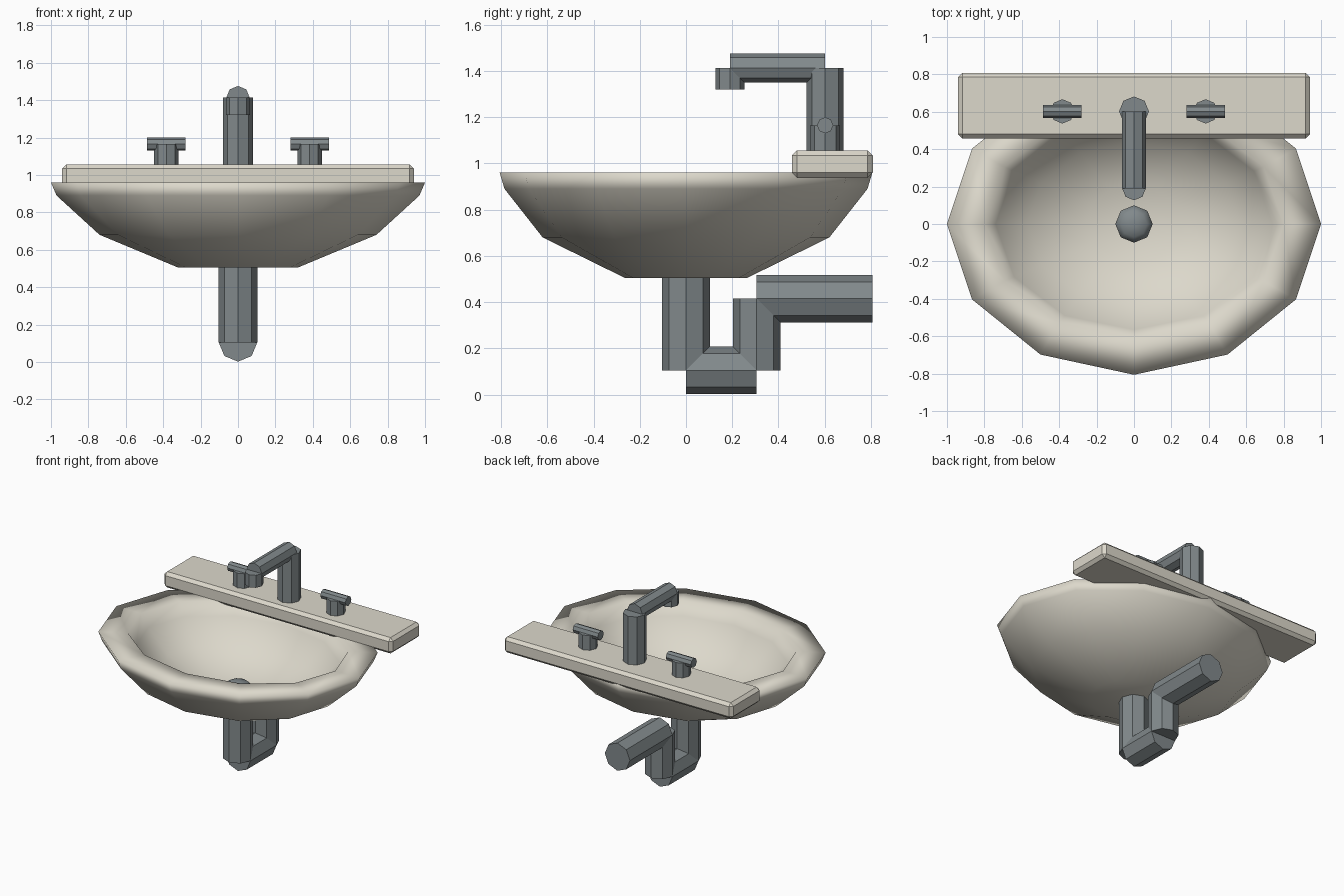
import bpy, bmesh, math
from mathutils import Vector

if "Cube" in bpy.data.objects:
    bpy.data.objects.remove(bpy.data.objects["Cube"])


def material(name, rgb):
    m = bpy.data.materials.new(name)
    m.diffuse_color = (*rgb, 1)
    m.use_nodes = True
    m.node_tree.nodes["Principled BSDF"].inputs["Base Color"].default_value = m.diffuse_color
    return m


CREAM = material("cream ceramic", (0.72, 0.69, 0.60))
METAL = material("grey metal", (0.22, 0.25, 0.26))


def add_object(name, bm, mat, smooth=False):
    bmesh.ops.recalc_face_normals(bm, faces=bm.faces[:])
    mesh = bpy.data.meshes.new(name)
    bm.to_mesh(mesh)
    bm.free()
    mesh.materials.append(mat)
    for p in mesh.polygons:
        p.use_smooth = smooth
    ob = bpy.data.objects.new(name, mesh)
    bpy.context.collection.objects.link(ob)
    return ob


def lathe(name, rings, sides, mat):
    """Skin elliptical rings (rx, ry, z) and cap both ends."""
    bm = bmesh.new()
    loops = []
    for rx, ry, z in rings:
        loops.append([bm.verts.new((rx * math.cos(2 * math.pi * i / sides),
                                    ry * math.sin(2 * math.pi * i / sides), z))
                      for i in range(sides)])
    for a, b in zip(loops, loops[1:]):
        for i in range(sides):
            j = (i + 1) % sides
            bm.faces.new((a[i], a[j], b[j], b[i]))
    bm.faces.new(loops[0])
    bm.faces.new(loops[-1])
    return add_object(name, bm, mat, smooth=True)


def pipe(name, start, end, r):
    """Eight-sided straight pipe with corners on the axes."""
    start, end = Vector(start), Vector(end)
    axis = (end - start).normalized()
    u = Vector((1, 0, 0)) if abs(axis.x) < 0.5 else Vector((0, 1, 0))
    v = axis.cross(u)
    bm = bmesh.new()
    ends = []
    for c in (start, end):
        ends.append([bm.verts.new(c + r * (u * math.cos(k * math.pi / 4) + v * math.sin(k * math.pi / 4)))
                     for k in range(8)])
    for k in range(8):
        j = (k + 1) % 8
        bm.faces.new((ends[0][k], ends[0][j], ends[1][j], ends[1][k]))
    bm.faces.new(ends[0])
    bm.faces.new(ends[1])
    return add_object(name, bm, METAL)


# Basin: outer shell, flat rim, inner hollow
lathe("basin", [(0.32, 0.265, 0.505), (0.74, 0.62, 0.68), (0.97, 0.785, 0.89),
                (1.0, 0.806, 0.96), (0.80, 0.61, 0.96), (0.74, 0.565, 0.87),
                (0.57, 0.44, 0.71), (0.26, 0.21, 0.59)], 12, CREAM)

# Drain plug
lathe("drain_plug", [(0.1, 0.1, 0.57), (0.1, 0.1, 0.63), (0.07, 0.07, 0.66), (0.02, 0.02, 0.67)], 8, METAL)

# Back shelf with chamfered edges
bm = bmesh.new()
bmesh.ops.create_cube(bm, size=1)
for vert in bm.verts:
    vert.co = Vector((vert.co.x * 1.88, vert.co.y * 0.35 + 0.633, vert.co.z * 0.118 + 0.997))
bmesh.ops.bevel(bm, geom=bm.edges[:], offset=0.022, segments=1, affect='EDGES')
add_object("back_shelf", bm, CREAM)

# Tap spout
pipe("tap_riser", (0, 0.602, 1.03), (0, 0.602, 1.413), 0.08)
pipe("tap_arm", (0, 0.602, 1.413), (0, 0.19, 1.413), 0.063)
pipe("tap_outlet", (0, 0.19, 1.413), (0, 0.19, 1.32), 0.063)

# Tap handles
for side, s in (("left", -1), ("right", 1)):
    x = 0.383 * s
    pipe(side + "_handle_stem", (x, 0.602, 1.03), (x, 0.602, 1.165), 0.065)
    pipe(side + "_handle_bar", (x - 0.103, 0.602, 1.165), (x + 0.103, 0.602, 1.165), 0.035)

# Waste trap below the basin
pipe("waste_drop", (0, 0, 0.55), (0, 0, 0.105), 0.103)
pipe("waste_bend", (0, 0, 0.105), (0, 0.306, 0.105), 0.103)
pipe("waste_rise", (0, 0.306, 0.105), (0, 0.306, 0.415), 0.103)
pipe("waste_outlet", (0, 0.306, 0.415), (0, 0.806, 0.415), 0.103)
